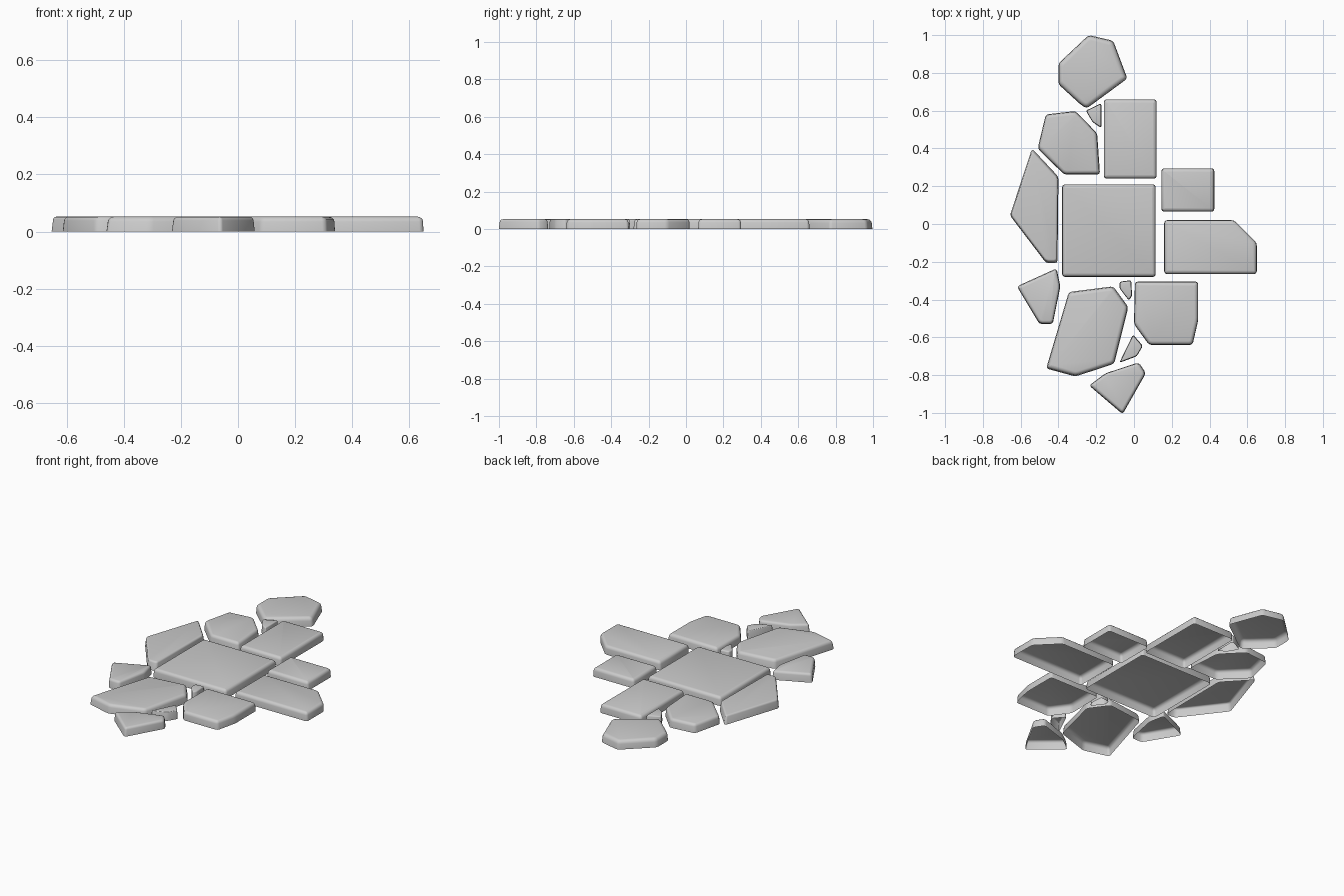
import bpy, bmesh
from mathutils import Vector

if "Cube" in bpy.data.objects:
    bpy.data.objects.remove(bpy.data.objects["Cube"])

H = 0.052  # slab thickness


def rect(x0, x1, y0, y1):
    return [(x0, y0), (x1, y0), (x1, y1), (x0, y1)]


def stone(name, pts, taper=0.98, r=0.02):
    """Paving slab: outline raised, corners rounded, top edge softened, open underneath."""
    bm = bmesh.new()
    c = sum((Vector(p) for p in pts), Vector((0, 0))) / len(pts)
    low = [bm.verts.new((x, y, 0)) for x, y in pts]
    top = [bm.verts.new((c.x + (x - c.x) * taper, c.y + (y - c.y) * taper, H)) for x, y in pts]
    n = len(pts)
    bm.faces.new(low)
    bm.faces.new(top)
    for i in range(n):
        j = (i + 1) % n
        bm.faces.new((low[i], low[j], top[j], top[i]))
    bmesh.ops.recalc_face_normals(bm, faces=bm.faces[:])
    # rounded upright corners
    upright = [e for e in bm.edges if abs(e.verts[0].co.z - e.verts[1].co.z) > H / 2]
    bmesh.ops.bevel(bm, geom=upright, offset=r * 0.7, offset_type='OFFSET', segments=2,
                    profile=0.5, affect='EDGES', clamp_overlap=True)
    # softened top rim
    rim = [e for e in bm.edges if all(v.co.z > H - 1e-4 for v in e.verts)]
    bmesh.ops.bevel(bm, geom=rim, offset=r, offset_type='OFFSET', segments=3,
                    profile=0.5, affect='EDGES', clamp_overlap=True)
    # open underside
    under = [f for f in bm.faces if all(v.co.z < 1e-4 for v in f.verts)]
    bmesh.ops.delete(bm, geom=under, context='FACES_ONLY')
    for f in bm.faces:
        f.smooth = True
    me = bpy.data.meshes.new(name)
    bm.to_mesh(me)
    bm.free()
    ob = bpy.data.objects.new(name, me)
    bpy.context.collection.objects.link(ob)


# squared slabs
stone("centre_slab", rect(-.38, .115, -.28, .21), 0.99)
stone("tall_slab", rect(-.16, .12, .24, .66), 0.99)
stone("small_square_slab", rect(.145, .425, .065, .295), 0.98)
stone("right_slab", [(.16, .02), (.53, .02), (.65, -.10), (.65, -.265), (.16, -.265)], 0.99)
stone("lower_right_slab", [(.005, -.305), (.34, -.305), (.34, -.51), (.31, -.64), (.08, -.64), (0, -.53)])

# irregular slabs
stone("back_slab", [(-.24, 1.0), (-.11, .97), (-.035, .77), (-.25, .612), (-.28, .63),
                    (-.40, .74), (-.40, .85)], 0.97)
stone("upper_left_slab", [(-.467, .58), (-.31, .598), (-.195, .48), (-.18, .262), (-.37, .262),
                          (-.51, .40)], 0.97)
stone("left_slab", [(-.54, .40), (-.40, .25), (-.405, -.207), (-.465, -.207), (-.657, .045)], 0.96)
stone("lower_left_slab", [(-.62, -.33), (-.41, -.235), (-.39, -.33), (-.43, -.53), (-.50, -.53)], 0.96)
stone("lower_slab", [(-.345, -.36), (-.11, -.33), (-.03, -.44), (-.105, -.74), (-.31, -.807),
                     (-.465, -.765)], 0.97)
stone("front_slab", [(.025, -.733), (.063, -.79), (-.06, -1.007), (-.238, -.855), (-.15, -.79)], 0.96)

# filler pebbles
stone("back_pebble", [(-.255, .60), (-.173, .64), (-.173, .508), (-.22, .54)], 0.94, 0.014)
stone("middle_pebble", [(-.075, -.305), (-.015, -.298), (-.01, -.38), (-.027, -.405), (-.077, -.34)], 0.94, 0.012)
stone("front_pebble", [(-.005, -.585), (.047, -.645), (.015, -.70), (-.078, -.735)], 0.94, 0.014)
